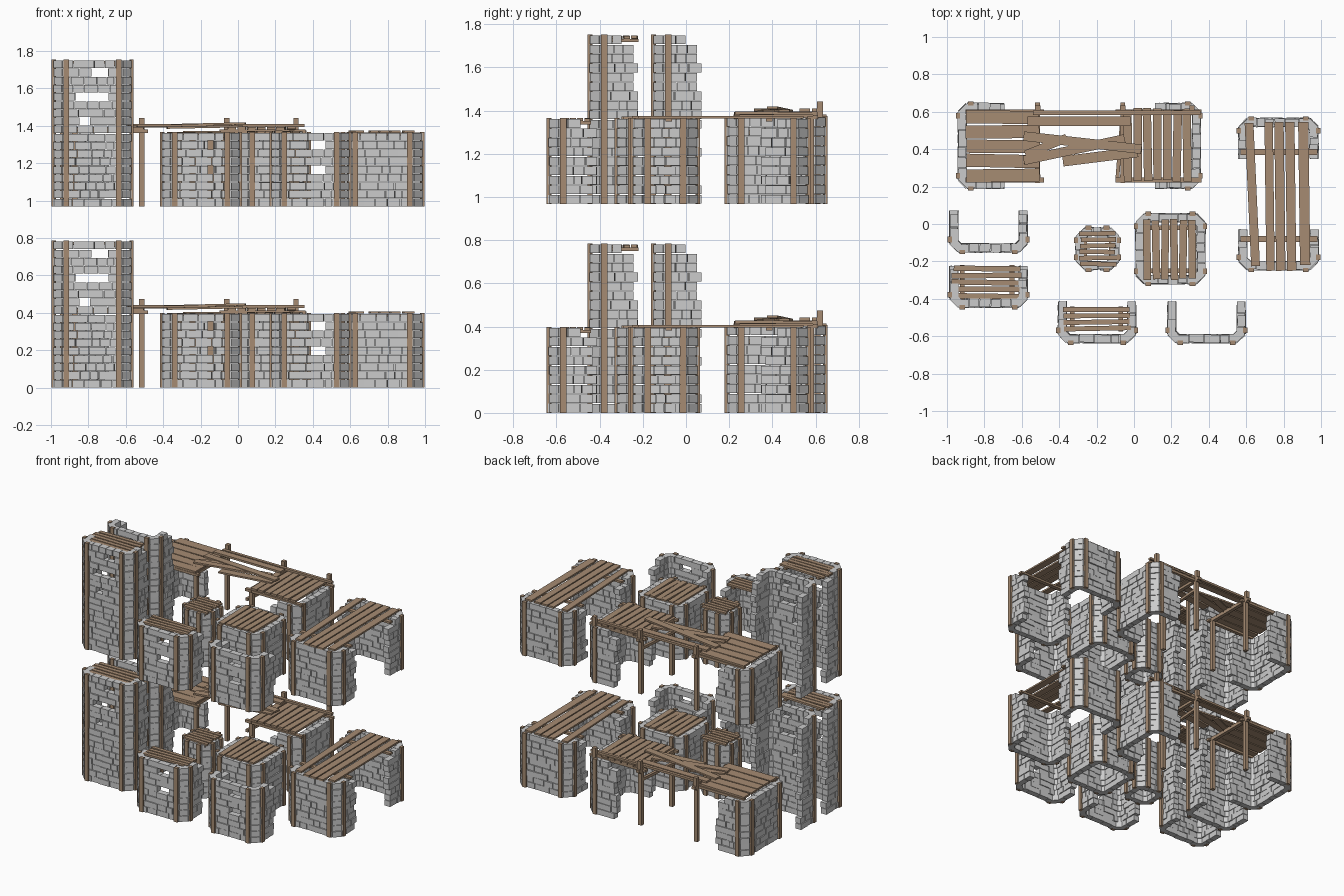
import bpy, bmesh, random
from math import atan2
from mathutils import Matrix, Vector

if "Cube" in bpy.data.objects:
    bpy.data.objects.remove(bpy.data.objects["Cube"])

ROW, THICK, CHAMFER, FLOOR_GAP = 0.0436, 0.044, 0.045, 0.968
wood = bpy.data.materials.new("wood")
wood.diffuse_color = (0.38, 0.26, 0.17, 1)
wood.use_nodes = True
wood.node_tree.nodes["Principled BSDF"].inputs["Base Color"].default_value = wood.diffuse_color


def box(bm, c, size, rz=0.0):
    m = Matrix.Translation(c) @ Matrix.Rotation(rz, 4, 'Z') @ Matrix.Diagonal((*size, 1))
    bmesh.ops.create_cube(bm, size=1, matrix=m)


def beam(bm, p, q, w, t):
    p, q = Vector(p), Vector(q)
    d = q - p
    m = Matrix.Translation((p + q) / 2) @ d.to_track_quat('X', 'Z').to_matrix().to_4x4()
    bmesh.ops.create_cube(bm, size=1, matrix=m @ Matrix.Diagonal((d.length, w, t, 1)))


def finish(bm, name, mat=None):
    """Turn the bmesh into a lower and an upper copy."""
    me = bpy.data.meshes.new(name)
    bm.to_mesh(me)
    bm.free()
    if mat:
        me.materials.append(mat)
    for level, tag in enumerate(("lower", "upper")):
        ob = bpy.data.objects.new(f"{name}_{tag}", me)
        ob.location.z = level * FLOOR_GAP
        bpy.context.collection.objects.link(ob)


def stone_run(bm, a, b, h, rng, open_a, open_b, holes):
    """Courses of separate stones from a to b, outer face on the line."""
    d = b - a
    length, u = d.length, d.normalized()
    n = Vector((u.y, -u.x))
    rows = round(h / ROW)
    rh = h / rows
    for r in range(rows):
        step = 0.075 if r == rows - 1 else 0.0
        s = step + rng.choice((-0.008, 0.012)) if open_a else 0.0
        e = length - (step + rng.choice((-0.008, 0.012)) if open_b else 0.0)
        cuts = [s]
        while e - cuts[-1] > 0.125:
            cuts.append(cuts[-1] + rng.uniform(0.045, 0.1))
        if e - cuts[-1] > 0.085:
            cuts.append(cuts[-1] + (e - cuts[-1]) * rng.uniform(0.4, 0.6))
        cuts.append(e)
        z = (r + 0.5) * rh
        for c0, c1 in zip(cuts, cuts[1:]):
            out = rng.uniform(-0.004, 0.004)
            turn = rng.uniform(-0.03, 0.03)
            if any(c0 <= t < c1 and abs(z - hz) < rh / 2 for t, hz in holes):
                continue
            c = a + u * (c0 + c1) / 2 + n * (out - THICK / 2)
            box(bm, (c.x, c.y, z), (c1 - c0 - 0.003, THICK, rh - 0.003), atan2(u.y, u.x) + turn)


def building(name, x0, x1, y0, y1, h, opening, seed, holes=()):
    """Chamfered stone shell, open on one side or closed, with corner posts."""
    rng = random.Random(seed)
    i = 0.01
    x0, x1, y0, y1 = x0 + i, x1 - i, y0 + i, y1 - i
    cs = [Vector(p) for p in ((x0, y1), (x0, y0), (x1, y0), (x1, y1))]
    k = {'N': 0, 'E': 3, 'S': 2, 'W': 1, None: 0}[opening]
    cs = cs[k:] + cs[:k]
    closed = opening is None
    stone, posts = bmesh.new(), bmesh.new()
    for s in range(4 if closed else 3):
        a, b = cs[s], cs[(s + 1) % 4]
        u = (b - a).normalized()
        oa, ob = not closed and s == 0, not closed and s == 2
        pa = a if oa else a + u * CHAMFER
        pb = b if ob else b - u * CHAMFER
        stone_run(stone, pa, pb, h, rng, oa, ob, holes if s == 1 else ())
        # vertical posts beside each corner
        for p, is_open, sg in ((pa, oa, 1), (pb, ob, -1)):
            if not is_open:
                q = p + u * sg * 0.022
                box(posts, (q.x, q.y, h / 2 + 0.002), (0.03, 0.022, h + 0.003), atan2(u.y, u.x))
        # angled corner stones
        if not ob:
            v = (cs[(s + 2) % 4] - b).normalized()
            stone_run(stone, pb, b + v * CHAMFER, h, rng, False, False, ())
    finish(stone, name + "_stones")
    finish(posts, name + "_posts", wood)


def planks(bm, x0, x1, y0, y1, z, n, axis, seed, t=0.014):
    rng = random.Random(seed)
    lo, hi, e0, e1 = (y0, y1, x0, x1) if axis == 'X' else (x0, x1, y0, y1)
    w = (hi - lo) / n
    for j in range(n):
        c = lo + (j + 0.5) * w
        k = rng.uniform(-0.004, 0.004)
        s, e = e0 + rng.uniform(0, 0.012), e1 - rng.uniform(0, 0.012)
        dz = rng.uniform(-0.002, 0.002)
        if axis == 'X':
            p, q = (s, c - k, z + dz), (e, c + k, z - dz)
        else:
            p, q = (c - k, s, z + dz), (c + k, e, z - dz)
        beam(bm, p, q, w - 0.008, t)


# stone shells
tower_holes = ((0.185, 0.71), (0.14, 0.57), (0.17, 0.57), (0.11, 0.47))
hut_holes = ((0.18, 0.18), (0.18, 0.31))
building("tower_front", -0.995, -0.56, -0.455, -0.22, 0.782, 'N', 3, tower_holes)
building("tower_back", -0.995, -0.56, -0.16, 0.075, 0.782, 'N', 3, tower_holes)
building("floored_hut", -0.415, 0.02, -0.645, -0.41, 0.395, 'N', 5, hut_holes)
building("roofless_hut", 0.17, 0.605, -0.645, -0.41, 0.395, 'N', 5, hut_holes)
building("bridge_front_pier", 0.55, 0.995, -0.255, -0.025, 0.395, 'N', 8)
building("bridge_back_pier", 0.55, 0.995, 0.345, 0.575, 0.395, 'S', 9)
building("platform_left_pier", -0.95, -0.69, 0.18, 0.655, 0.403, 'E', 11)
building("platform_right_pier", 0.11, 0.365, 0.18, 0.655, 0.403, 'W', 12)
building("small_block", -0.32, -0.07, -0.255, -0.01, 0.395, None, 13)
building("medium_block", 0.0, 0.39, -0.33, 0.065, 0.395, None, 14)

# simple plank floors
for name, args in {
    "tower_floor": (-0.975, -0.595, -0.405, -0.22, 0.772, 5, 'X', 1),
    "hut_floor": (-0.385, -0.015, -0.575, -0.44, 0.39, 4, 'X', 2),
    "small_floor": (-0.295, -0.09, -0.23, -0.035, 0.397, 6, 'X', 3),
    "medium_floor": (0.045, 0.335, -0.3, 0.03, 0.397, 6, 'Y', 4),
}.items():
    bm = bmesh.new()
    planks(bm, *args)
    x0, x1, y0, y1, z = args[:5]
    for f in (0.15, 0.85):  # joists under the boards
        if args[6] == 'X':
            x = x0 + f * (x1 - x0)
            beam(bm, (x, y0, z - 0.014), (x, y1, z - 0.014), 0.025, 0.014)
        else:
            y = y0 + f * (y1 - y0)
            beam(bm, (x0, y, z - 0.014), (x1, y, z - 0.014), 0.025, 0.014)
    finish(bm, name, wood)

# bridge deck: long boards, one askew, on two cross beams
bm = bmesh.new()
beam(bm, (0.615, 0.54, 0.402), (0.65, -0.225, 0.402), 0.047, 0.012)
for x, w in ((0.725, 0.045), (0.78, 0.05), (0.838, 0.05), (0.91, 0.055)):
    beam(bm, (x - 0.005, 0.545, 0.402), (x + 0.005, -0.25 + 0.03 * (x > 0.9), 0.402), w, 0.012)
for y in (-0.08, 0.385):
    beam(bm, (0.57, y, 0.388), (0.98, y, 0.388), 0.03, 0.014)
finish(bm, "bridge_deck", wood)

# long platform: two decks and the boards across the broken middle
bm = bmesh.new()
planks(bm, -0.905, -0.5, 0.22, 0.61, 0.418, 5, 'X', 6)
planks(bm, -0.06, 0.31, 0.225, 0.62, 0.42, 7, 'Y', 7)
beam(bm, (-0.57, 0.55, 0.434), (-0.02, 0.55, 0.434), 0.05, 0.014)
beam(bm, (-0.59, 0.34, 0.436), (-0.05, 0.455, 0.432), 0.05, 0.012)
beam(bm, (-0.59, 0.47, 0.43), (0.04, 0.40, 0.445), 0.05, 0.012)
beam(bm, (-0.38, 0.335, 0.422), (0.02, 0.385, 0.43), 0.055, 0.012)
beam(bm, (-0.58, 0.37, 0.428), (-0.36, 0.46, 0.428), 0.045, 0.012)
finish(bm, "platform_deck", wood)

# platform frame: legs, cross beams, rails and short rear posts
bm = bmesh.new()
for x in (-0.515, -0.06):
    for y in (0.25, 0.61):
        box(bm, (x, y, 0.205), (0.028, 0.028, 0.41))
    beam(bm, (x, 0.22, 0.405), (x, 0.65, 0.405), 0.026, 0.02)
beam(bm, (-0.09, 0.23, 0.33), (-0.06, 0.61, 0.33), 0.02, 0.02)
for y in (0.235, 0.6):
    beam(bm, (-0.1, y, 0.403), (0.36, y, 0.403), 0.025, 0.018)
    beam(bm, (-0.9, y, 0.403), (-0.48, y, 0.403), 0.025, 0.018)
beam(bm, (-0.54, 0.595, 0.434), (0.355, 0.595, 0.434), 0.022, 0.016)
for x in (-0.515, -0.06, 0.31):
    box(bm, (x, 0.62, 0.43), (0.028, 0.028, 0.09))
finish(bm, "platform_frame", wood)
